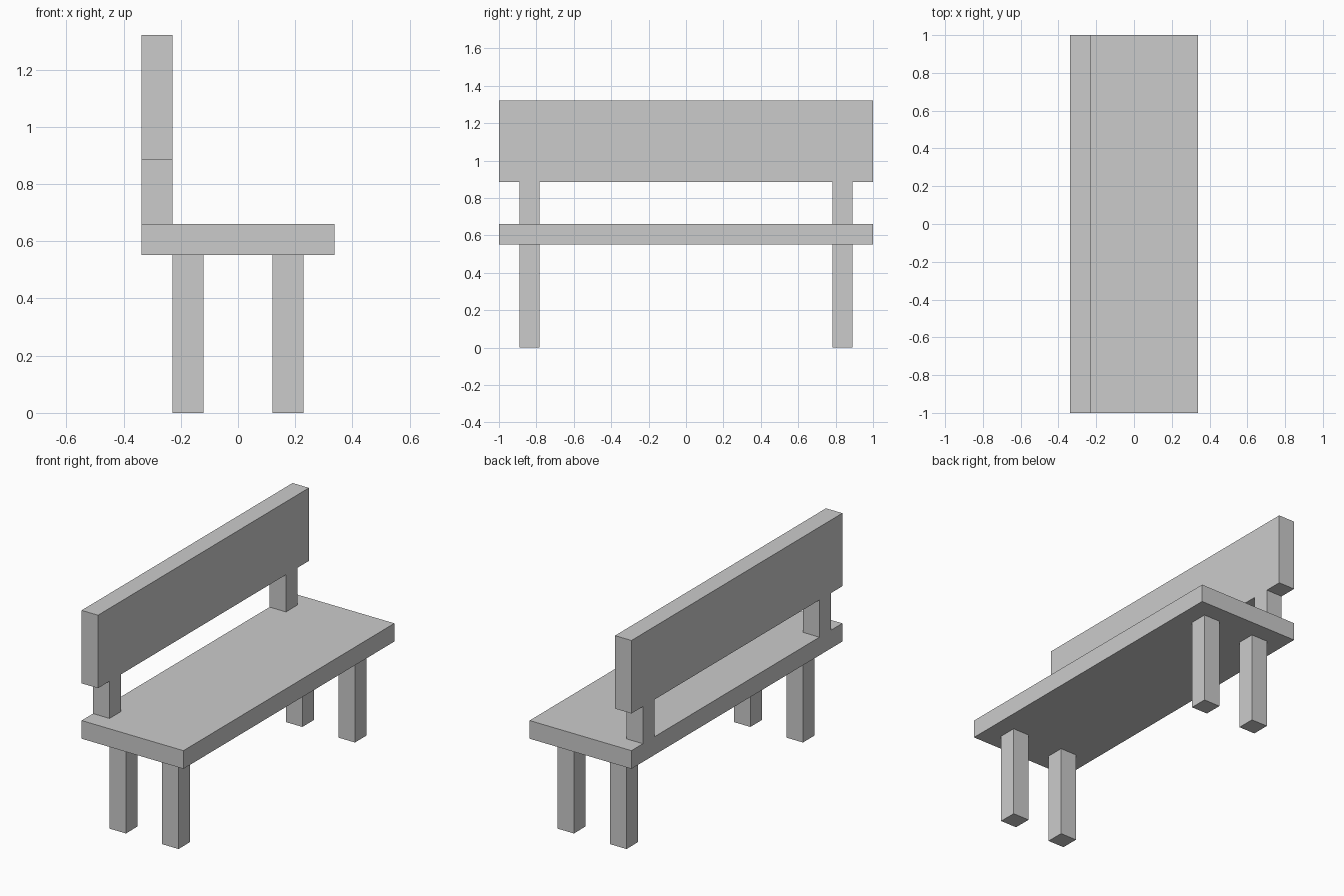
import bpy
import bmesh

if "Cube" in bpy.data.objects:
    bpy.data.objects.remove(bpy.data.objects["Cube"])


def box(name, x, y, z):
    """Box spanning the (min, max) ranges along each axis."""
    mesh = bpy.data.meshes.new(name)
    bm = bmesh.new()
    bmesh.ops.create_cube(bm, size=1)
    for v in bm.verts:
        v.co = [r[0] if c < 0 else r[1] for c, r in zip(v.co, (x, y, z))]
    bm.to_mesh(mesh)
    bm.free()
    obj = bpy.data.objects.new(name, mesh)
    bpy.context.collection.objects.link(obj)
    return obj


HALF_DEPTH = 0.338
BACK_X = (-HALF_DEPTH, -0.229)
SEAT_Z = (0.552, 0.661)
BACK_Z = (0.884, 1.322)

# Seat slab and backrest board
box("seat", (-HALF_DEPTH, HALF_DEPTH), (-1, 1), SEAT_Z)
box("backrest", BACK_X, (-1, 1), BACK_Z)

# Legs and backrest posts at both ends
for side, y in (("left", (-0.891, -0.782)), ("right", (0.782, 0.891))):
    box(f"front_leg_{side}", (0.12, 0.229), y, (0, SEAT_Z[0]))
    box(f"rear_leg_{side}", (-0.229, -0.12), y, (0, SEAT_Z[0]))
    box(f"backrest_post_{side}", BACK_X, y, (SEAT_Z[1], BACK_Z[0]))
